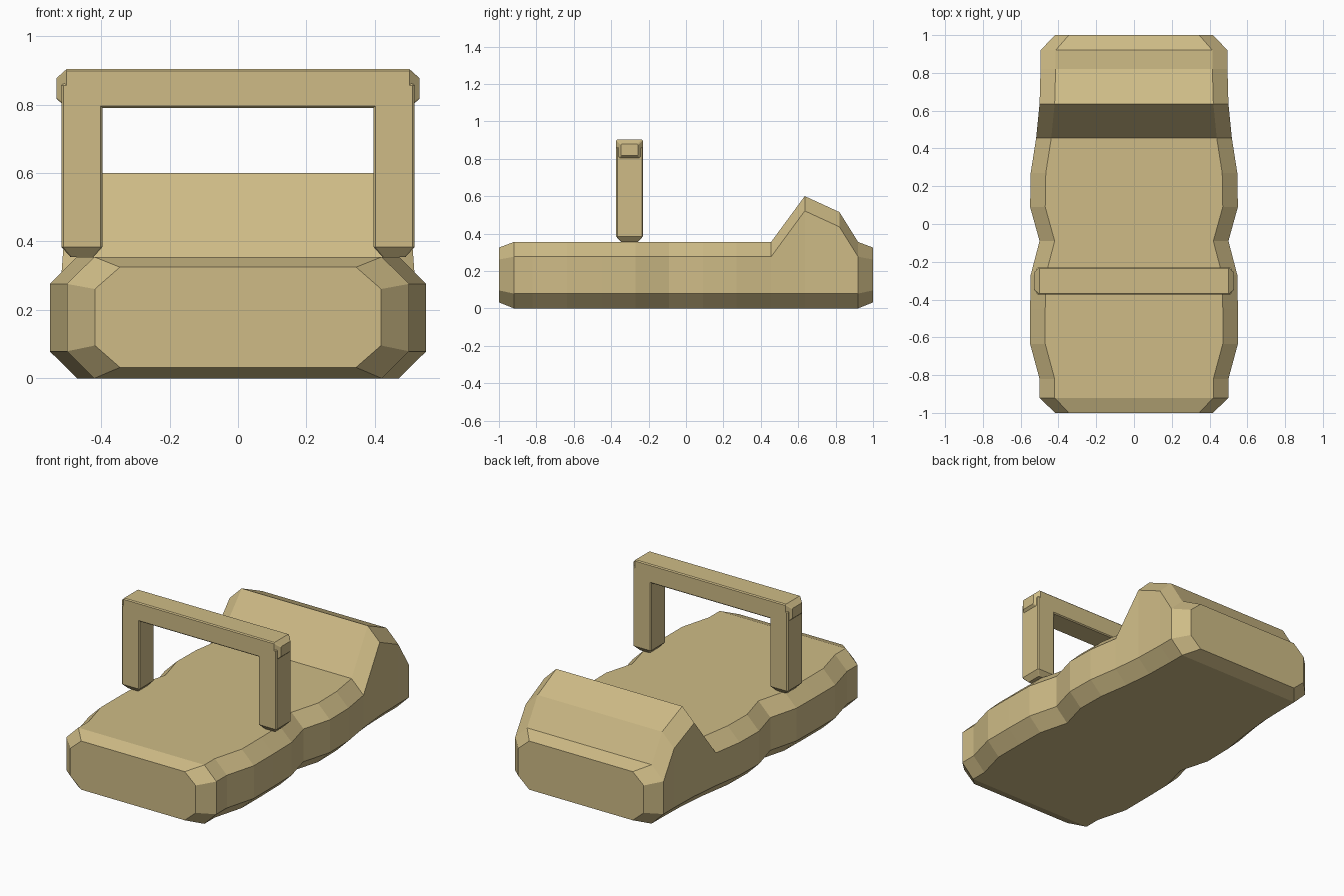
import bpy, bmesh

if "Cube" in bpy.data.objects:
    bpy.data.objects.remove(bpy.data.objects["Cube"])

mat = bpy.data.materials.new("tan")
mat.diffuse_color = (0.62, 0.50, 0.24, 1)
mat.use_nodes = True
mat.node_tree.nodes["Principled BSDF"].inputs["Base Color"].default_value = mat.diffuse_color


def loft(name, rings, place=lambda p: p):
    """Skin a list of equal-length closed rings and cap both ends."""
    bm = bmesh.new()
    loops = [[bm.verts.new(place(p)) for p in r] for r in rings]
    n = len(loops[0])
    for a, b in zip(loops, loops[1:]):
        for i in range(n):
            j = (i + 1) % n
            bm.faces.new((a[i], a[j], b[j], b[i]))
    bm.faces.new(loops[0])
    bm.faces.new(loops[-1])
    bmesh.ops.recalc_face_normals(bm, faces=bm.faces)
    me = bpy.data.meshes.new(name)
    bm.to_mesh(me)
    bm.free()
    me.materials.append(mat)
    ob = bpy.data.objects.new(name, me)
    bpy.context.collection.objects.link(ob)
    return ob


def octagon(hw, lo, hi, cx, cz):
    """Chamfered rectangle as (across, up) pairs."""
    right = [(hw - cx, lo), (hw, lo + cz), (hw, hi - cz), (hw - cx, hi)]
    return right + [(-x, z) for x, z in reversed(right)]


# Body: wavy-sided slab with a raised rear hump (y, half width, top)
stations = [(-0.92, 0.50, 0.355), (-0.82, 0.50, 0.355), (-0.635, 0.55, 0.355),
            (-0.45, 0.55, 0.355), (-0.27, 0.547, 0.355), (-0.09, 0.50, 0.355),
            (0.09, 0.55, 0.355), (0.27, 0.547, 0.355), (0.455, 0.518, 0.355),
            (0.635, 0.50, 0.60), (0.82, 0.495, 0.515), (0.92, 0.495, 0.355)]
rings = [[(x, y, z) for x, z in octagon(w, 0, top, 0.08, 0.079)]
         for y, w, top in stations]
end = octagon(0.418, 0.032, 0.325, 0.073, 0.064)
rings.insert(0, [(x, -1, z) for x, z in end])
rings.append([(x, 1, z) for x, z in end])
loft("body", rings)


# Handle: bars with fine long edges and tapered ends
def bar(name, center, length, width, depth, upright):
    h = length / 2
    big = octagon(width / 2, -depth / 2, depth / 2, 0.006, 0.006)
    small = octagon(width / 2 - 0.026, -depth / 2 + 0.026, depth / 2 - 0.026, 0.004, 0.004)
    rs = [[(a, b, t) for a, b in s]
          for s, t in ((small, -h), (big, -h + 0.029), (big, h - 0.029), (small, h))]
    cx, cy, cz = center

    def place(p):
        a, b, t = p
        return (cx + a, cy + b, cz + t) if upright else (cx + t, cy + b, cz + a)
    return loft(name, rs, place)


bar("handle_bar", (0, -0.302, 0.847), 1.06, 0.113, 0.143, False)
for side, s in (("left", -1), ("right", 1)):
    bar("handle_post_" + side, (s * 0.456, -0.302, 0.62), 0.53, 0.12, 0.143, True)
